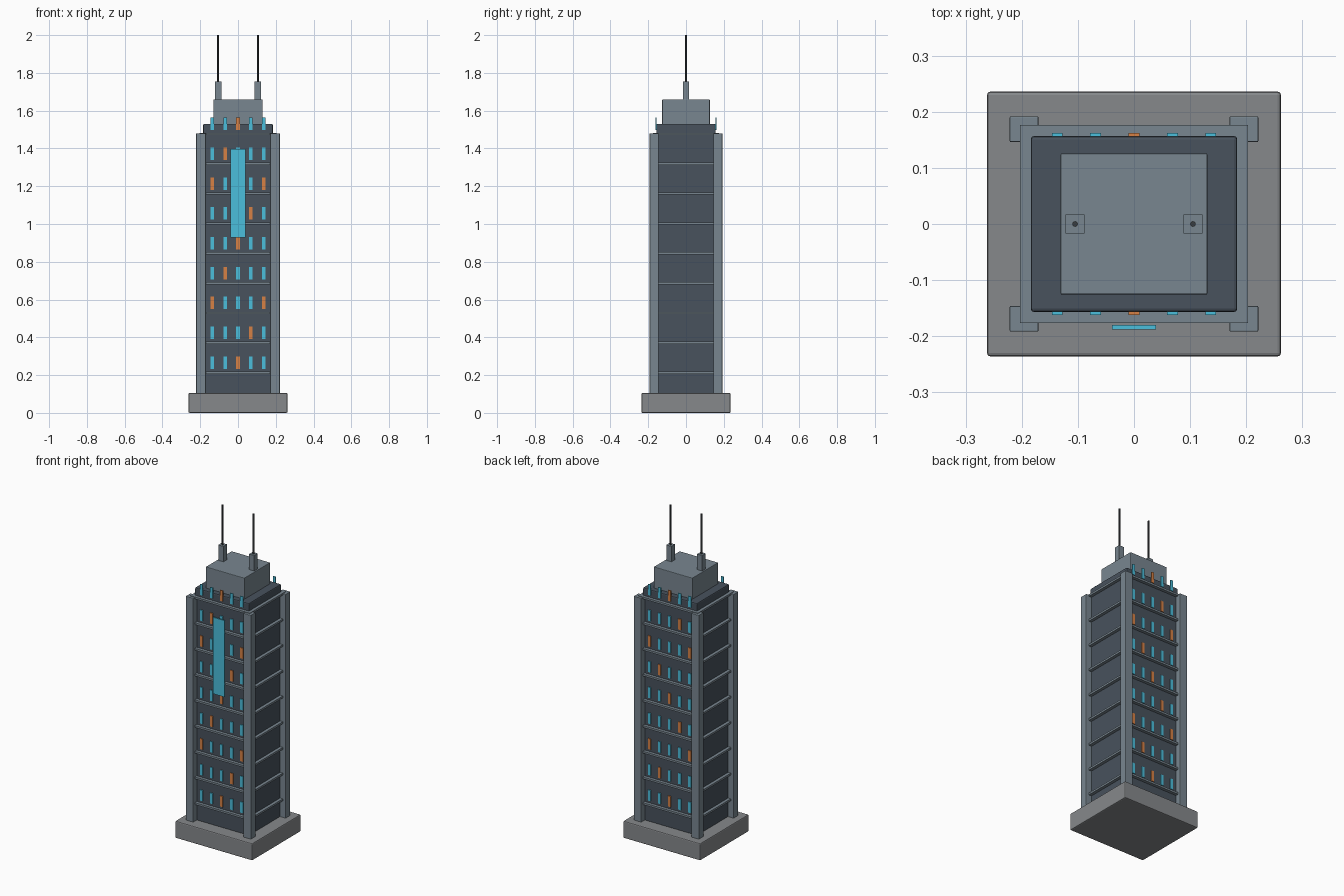
import bpy

if "Cube" in bpy.data.objects:
    bpy.data.objects.remove(bpy.data.objects["Cube"])


def mat(name, rgb):
    m = bpy.data.materials.new(name)
    m.diffuse_color = (*rgb, 1)
    m.use_nodes = True
    m.node_tree.nodes["Principled BSDF"].inputs["Base Color"].default_value = m.diffuse_color
    return m


CONCRETE = mat("concrete", (0.24, 0.25, 0.26))
TRIM = mat("steel_trim", (0.19, 0.24, 0.28))
WALL = mat("dark_wall", (0.065, 0.085, 0.11))
MAST = mat("dark_metal", (0.04, 0.045, 0.05))
CYAN = mat("cyan_light", (0.07, 0.52, 0.72))
ORANGE = mat("orange_light", (0.68, 0.22, 0.06))


def box(name, center, half, z0, z1, material, bevel=0.0):
    """Upright box from its plan centre, half sizes and height range."""
    bpy.ops.mesh.primitive_cube_add(size=2, location=(*center, (z0 + z1) / 2))
    o = bpy.context.object
    o.name = name
    o.scale = (*half, (z1 - z0) / 2)
    bpy.ops.object.transform_apply(location=False, rotation=False, scale=True)
    o.data.materials.append(material)
    if bevel:
        b = o.modifiers.new("edge", 'BEVEL')
        b.width, b.segments = bevel, 2
    return o


# Plinth, tower body and rooftop block
box("plinth", (0, 0), (0.262, 0.236), 0, 0.105, CONCRETE, 0.006)
box("tower_body", (0, 0), (0.184, 0.157), 0.10, 1.53, WALL, 0.006)
box("roof_block", (0, 0), (0.131, 0.126), 1.525, 1.66, TRIM, 0.003)

# Corner piers
for sx in (-1, 1):
    for sy in (-1, 1):
        box("corner_pier", (sx * 0.196, sy * 0.169), (0.0255, 0.023),
            0.10, 1.48, TRIM, 0.002)

# Floor ledges and the window row above each of them
STEP = 0.158
for row in range(9):
    z = 0.213 + row * STEP
    box("floor_ledge", (0, 0), (0.203, 0.176), z - 0.006, z + 0.006, TRIM)
    zw = 0.266 + row * STEP
    for col in range(5):
        m = ORANGE if (col - row) % 4 == 2 else CYAN
        for side, y in (("front", -0.159), ("back", 0.159)):
            box(side + "_window", ((col - 2) * 0.0685, y), (0.0095, 0.003),
                zw - 0.033, zw + 0.033, m)

# Tall lit panel on the front
box("light_panel", (0, -0.184), (0.039, 0.004), 0.928, 1.398, CYAN)

# Rooftop masts
for x in (-0.105, 0.105):
    box("mast_base", (x, 0), (0.017, 0.017), 1.655, 1.755, TRIM)
    bpy.ops.mesh.primitive_cylinder_add(vertices=12, radius=0.005, depth=0.25,
                                        location=(x, 0, 1.875))
    mast = bpy.context.object
    mast.name = "mast"
    mast.data.materials.append(MAST)
    bpy.ops.object.shade_smooth_by_angle()
